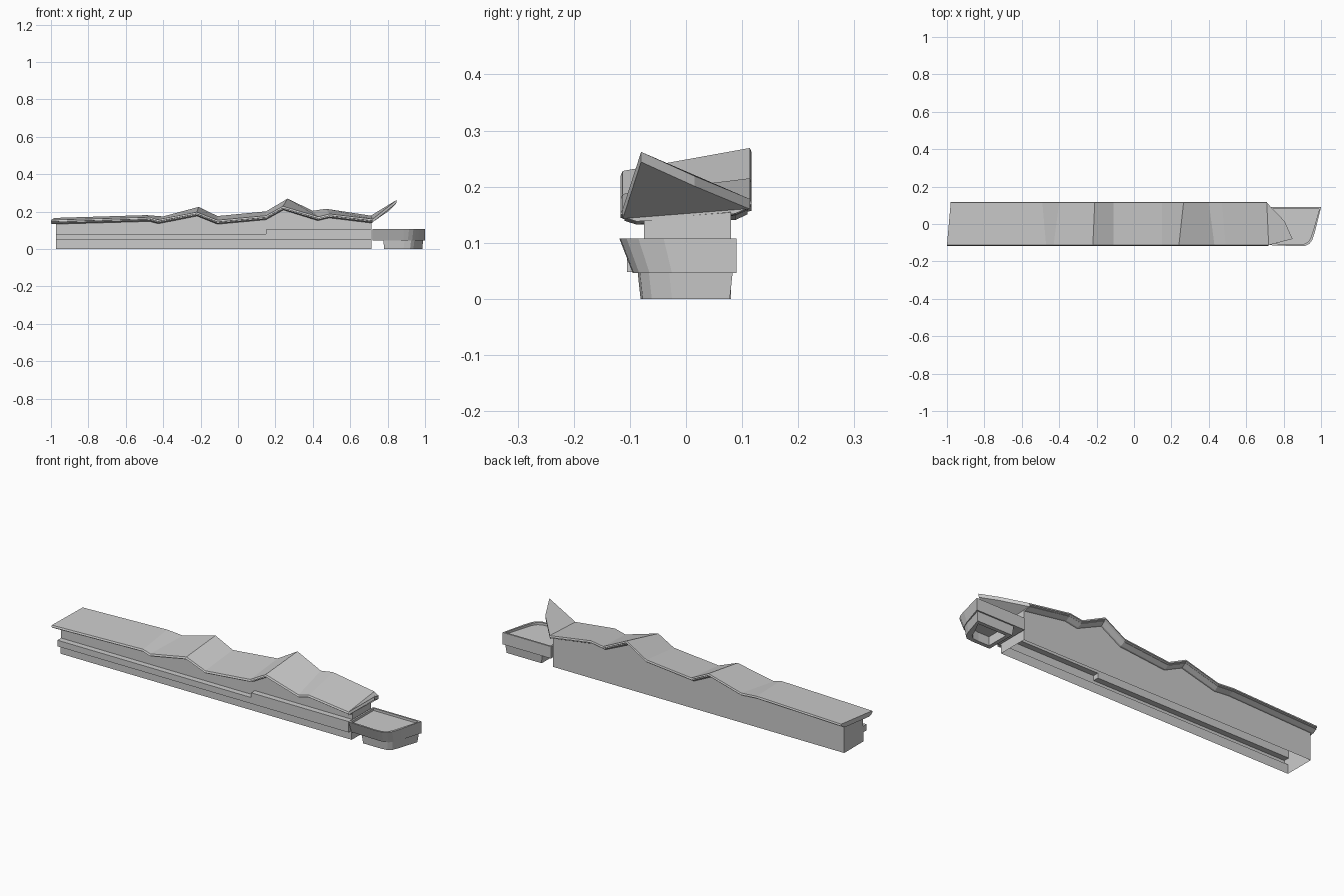
import bpy, bmesh
from mathutils import Vector

if "Cube" in bpy.data.objects:
    bpy.data.objects.remove(bpy.data.objects["Cube"])


def loft(name, loops, closed=True, cap_start=True, cap_end=True):
    """Skin a list of equal-length point loops into one mesh object."""
    bm = bmesh.new()
    rows = [[bm.verts.new(p) for p in loop] for loop in loops]
    n = len(rows[0])
    for a, b in zip(rows, rows[1:]):
        for i in range(n if closed else n - 1):
            j = (i + 1) % n
            bm.faces.new((a[i], a[j], b[j], b[i]))
    if cap_start:
        bm.faces.new(rows[0][::-1])
    if cap_end:
        bm.faces.new(rows[-1])
    bmesh.ops.recalc_face_normals(bm, faces=bm.faces[:])
    mesh = bpy.data.meshes.new(name)
    bm.to_mesh(mesh)
    bm.free()
    obj = bpy.data.objects.new(name, mesh)
    bpy.context.collection.objects.link(obj)
    return obj


# Fold stations of the roof: front x, front z, back x, back z
FOLDS = [
    (-1.00, .155, -.98, .166), (-.47, .170, -.49, .181),
    (-.43, .157, -.40, .174), (-.22, .197, -.21, .225),
    (-.11, .154, -.11, .176), (.15, .178, .15, .201),
    (.24, .228, .265, .269), (.43, .172, .40, .204),
    (.49, .187, .47, .215), (.72, .160, .71, .178),
]
Y_FRONT, Y_BACK = -.113, .114


def roof_point(fold, y, drop=0.0):
    xf, zf, xb, zb = fold
    t = (y - Y_FRONT) / (Y_BACK - Y_FRONT)
    return Vector((xf + (xb - xf) * t, y, zf + (zb - zf) * t - drop))


# Folded roof with a thin fascia and a stepped, tapering soffit
ROOF_SECTION = [(-.113, 0), (-.117, .009), (-.107, .011), (-.110, .015),
                (-.088, .024), (.088, .024), (.110, .015), (.107, .011),
                (.117, .009), (.114, 0)]
loft("roof", [[roof_point(f, y, d) for y, d in ROOF_SECTION] for f in FOLDS])

# Upturned pointed flap at the right end of the roof
flap = [roof_point(FOLDS[-1], Y_FRONT), Vector((.848, -.08, .262)),
        Vector((.805, .015, .219)), roof_point(FOLDS[-1], Y_BACK)]
flap_under = [p + Vector((-.002, 0, -.018)) for p in flap]
loft("roof_flap", [flap, flap_under])

# Hollow hall: back wall, recessed front wall, balcony band and base, open below
def hall_section(fold, band_top, x=None):
    back, front = roof_point(fold, .08, .021), roof_point(fold, -.075, .021)
    profile = [(.08, 0), (.08, back.z), (-.075, front.z), (-.075, band_top),
               (-.105, band_top), (-.105, .048), (-.08, .048), (-.08, 0)]
    pts = []
    for y, z in profile:
        pts.append((roof_point(fold, y).x if x is None else x, y, z))
    return pts


sections = []
for i, fold in enumerate(FOLDS):
    end_x = {0: -.973, len(FOLDS) - 1: .715}.get(i)
    if i <= 5:
        sections.append(hall_section(fold, .08, end_x))
    if i >= 5:
        sections.append(hall_section(fold, .105, end_x))
loft("hall", sections, closed=False)

# Terrace with a rounded prow corner, leaning front and sunken floor
PROW = [(.72, -.113), (.885, -.119), (.915, -.117), (.938, -.106),
        (.953, -.085), (.968, -.04), (1.0, .09), (.72, .09)]


def prow_loop(z, lean=0.0, inset=0.0):
    loop = []
    for x, y in PROW:
        k = (.09 - y) / .209
        y += lean * k
        x += (inset if x < .8 else -inset) - lean * .3 * k * (x > .9)
        y += inset if y < 0 else -inset
        loop.append((x, y, z))
    return loop


loft("terrace", [prow_loop(.046, lean=.024), prow_loop(.108),
                 prow_loop(.108, inset=.009), prow_loop(.096, inset=.009)])

# Tapered ring-shaped plinth under the terrace
FOOT = [(.777, -.086), (.89, -.086), (.925, -.082), (.943, -.066),
        (.958, -.03), (.99, .083), (.777, .083)]


def foot_loop(z, inset):
    return [(x + (inset if x < .8 else -inset),
             y + (inset if y < 0 else -inset), z) for x, y in FOOT]


loft("terrace_plinth", [foot_loop(.046, 0), foot_loop(0, .005),
                        foot_loop(0, .025), foot_loop(.046, .025)],
     cap_start=False, cap_end=False)
